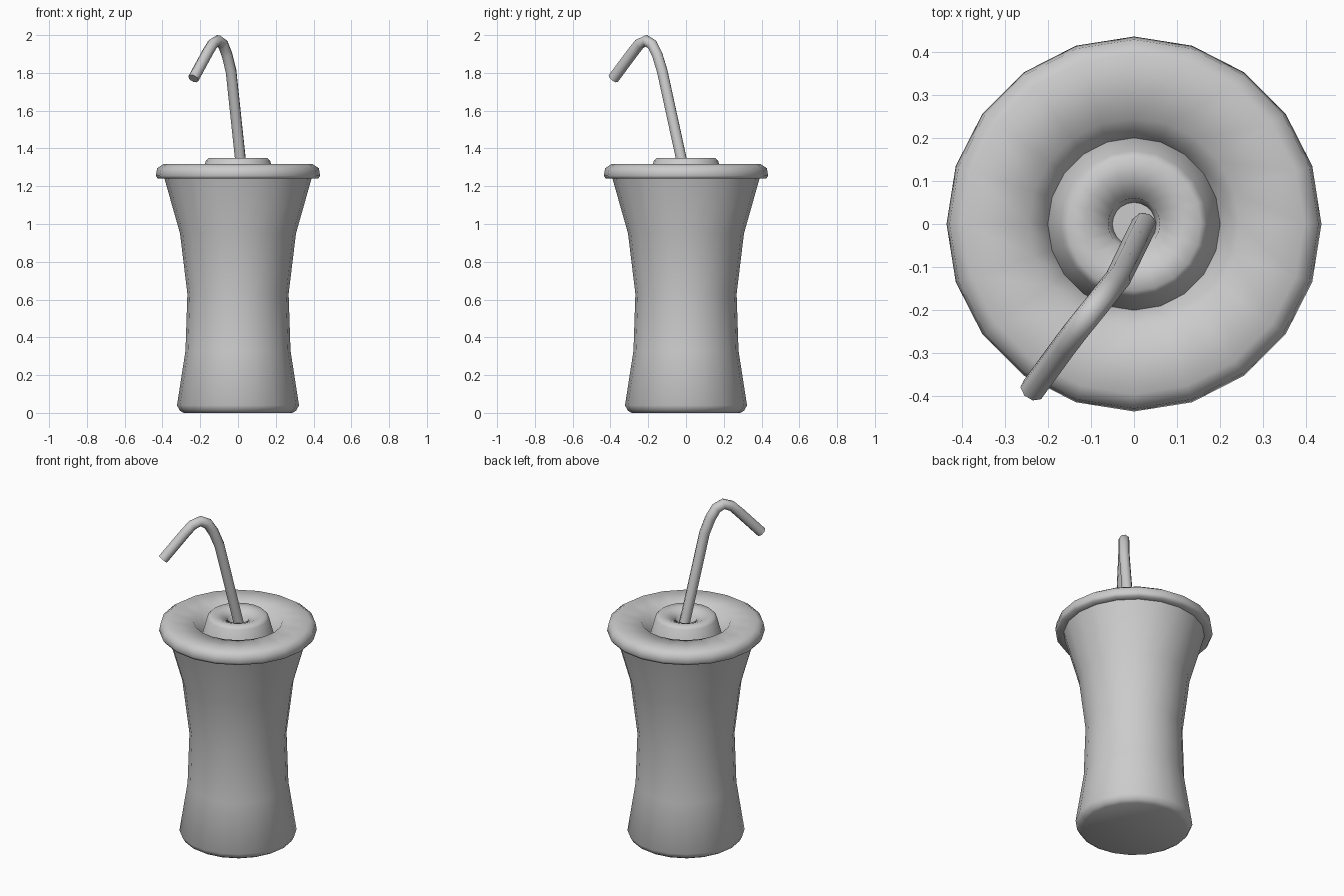
import bpy, bmesh, math

if "Cube" in bpy.data.objects:
    bpy.data.objects.remove(bpy.data.objects["Cube"])

SIDES = 20


def smooth(obj, angle):
    bpy.ops.object.select_all(action='DESELECT')
    obj.select_set(True)
    bpy.context.view_layer.objects.active = obj
    bpy.ops.object.shade_smooth_by_angle(angle=math.radians(angle))


def lathe(name, profile, angle=50):
    """Revolve (radius, z) points around z; radius 0 closes to a pole."""
    bm = bmesh.new()
    verts = [bm.verts.new((r, 0, z)) for r, z in profile]
    edges = [bm.edges.new(pair) for pair in zip(verts, verts[1:])]
    bmesh.ops.spin(bm, geom=verts + edges, cent=(0, 0, 0), axis=(0, 0, 1),
                   angle=math.tau, steps=SIDES)
    bmesh.ops.remove_doubles(bm, verts=bm.verts, dist=0.0005)
    bmesh.ops.recalc_face_normals(bm, faces=bm.faces)
    mesh = bpy.data.meshes.new(name)
    bm.to_mesh(mesh)
    bm.free()
    obj = bpy.data.objects.new(name, mesh)
    bpy.context.collection.objects.link(obj)
    smooth(obj, angle)
    return obj


# Waisted cup body, closed at the base
lathe("cup", [(0, 0), (0.288, 0), (0.308, 0.012), (0.323, 0.04),
              (0.278, 0.33), (0.268, 0.63), (0.307, 0.95), (0.392, 1.25)])

# Lid: rolled rim, flat ring, groove, raised centre and straw hole
lathe("lid", [(0.385, 1.24), (0.425, 1.24), (0.435, 1.255), (0.428, 1.295),
              (0.395, 1.317), (0.245, 1.308), (0.2, 1.225),
              (0.17, 1.335), (0.155, 1.35), (0.115, 1.348), (0.06, 1.325),
              (0.05, 1.24), (0, 1.24)], 75)

# Bent drinking straw
path = [(0.023, -0.003, 1.245), (-0.037, -0.126, 1.81), (-0.058, -0.152, 1.895),
        (-0.079, -0.179, 1.95), (-0.105, -0.211, 1.971), (-0.134, -0.247, 1.953),
        (-0.16, -0.281, 1.91), (-0.236, -0.385, 1.77)]
curve = bpy.data.curves.new("straw", 'CURVE')
curve.dimensions = '3D'
curve.bevel_depth = 0.03
curve.bevel_resolution = 2
curve.use_fill_caps = True
spline = curve.splines.new('POLY')
spline.points.add(len(path) - 1)
for point, co in zip(spline.points, path):
    point.co = (*co, 1)
straw = bpy.data.objects.new("straw", curve)
bpy.context.collection.objects.link(straw)
bpy.ops.object.select_all(action='DESELECT')
straw.select_set(True)
bpy.context.view_layer.objects.active = straw
bpy.ops.object.convert(target='MESH')
smooth(bpy.context.view_layer.objects.active, 60)
